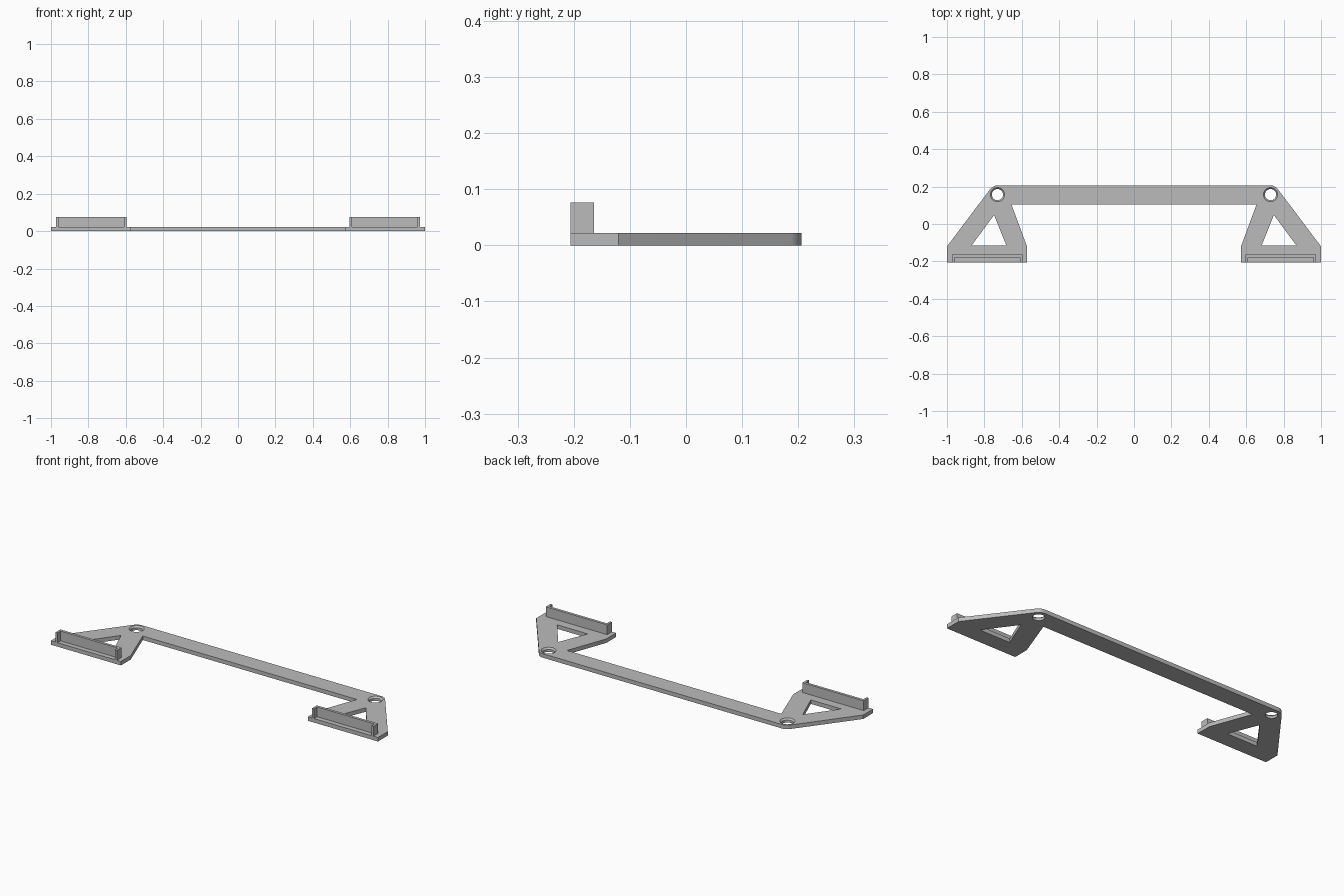
import bpy, bmesh
from math import cos, sin, radians, pi

cube = bpy.data.objects.get("Cube")
if cube:
    bpy.data.objects.remove(cube, do_unlink=True)

grey = bpy.data.materials.new("light grey plastic")
grey.use_nodes = True
colour = (0.5, 0.5, 0.5, 1)
grey.diffuse_color = colour
grey.node_tree.nodes["Principled BSDF"].inputs["Base Color"].default_value = colour

THICK = 0.022
TOP = 0.076
FRONT = -0.206
HOLE_X, HOLE_Y, CORNER_R = 0.73, 0.157, 0.049


def prism(name, points, z0, z1):
    """Extrude a flat outline between two heights."""
    bm = bmesh.new()
    base = bm.faces.new([bm.verts.new((x, y, z0)) for x, y in points])
    grown = bmesh.ops.extrude_face_region(bm, geom=[base])["geom"]
    verts = [v for v in grown if isinstance(v, bmesh.types.BMVert)]
    bmesh.ops.translate(bm, verts=verts, vec=(0, 0, z1 - z0))
    bmesh.ops.recalc_face_normals(bm, faces=bm.faces)
    mesh = bpy.data.meshes.new(name)
    bm.to_mesh(mesh)
    bm.free()
    obj = bpy.data.objects.new(name, mesh)
    bpy.context.collection.objects.link(obj)
    mesh.materials.append(grey)
    return obj


def cone(name, x, y, z0, z1, r0, r1):
    bpy.ops.mesh.primitive_cone_add(vertices=40, radius1=r0, radius2=r1,
                                    depth=z1 - z0, location=(x, y, (z0 + z1) / 2))
    obj = bpy.context.object
    obj.name = name
    obj.data.materials.append(grey)
    return obj


def cut(target, cutter):
    """Subtract the cutter and discard it."""
    mod = target.modifiers.new("cut", "BOOLEAN")
    mod.operation, mod.solver, mod.object = "DIFFERENCE", "EXACT", cutter
    bpy.context.view_layer.objects.active = target
    bpy.ops.object.modifier_apply(modifier=mod.name)
    bpy.data.objects.remove(cutter, do_unlink=True)


# Base plate: one half outline, then its mirror image
half = [(0.655, 0.104), (0.572, -0.12), (0.572, FRONT), (1, FRONT), (1, -0.12)]
for i in range(9):
    a = radians(37 + 53 * i / 8)
    half.append((HOLE_X + CORNER_R * cos(a), HOLE_Y + CORNER_R * sin(a)))
outline = half + [(-x, y) for x, y in reversed(half)]
plate = prism("bracket_plate", outline, 0, THICK)

# Triangular windows and countersunk screw holes
window = [(0.869, -0.116), (0.682, -0.116), (0.748, 0.048)]
for s in (1, -1):
    cut(plate, prism("window_cutter", [(s * x, y) for x, y in window], -0.1, 0.1))
    cut(plate, cone("hole_cutter", s * HOLE_X, HOLE_Y, -0.1, 0.1, 0.03, 0.03))
    cut(plate, cone("sink_cutter", s * HOLE_X, HOLE_Y, THICK - 0.012, THICK + 0.012,
                    0.027, 0.049))

# Upright clips: a back wall with a short tab at each end
for s, side in ((1, "left"), (-1, "right")):
    a, b, t = 0.597, 0.972, 0.012
    clip = [(a, FRONT), (a + t, FRONT), (a + t, -0.179), (b - t, -0.179),
            (b - t, FRONT), (b, FRONT), (b, -0.164), (a, -0.164)]
    prism(side + "_clip", [(s * x, y) for x, y in clip], THICK, TOP)

# Smooth the rounded corners and holes, keeping edges sharp
bpy.ops.object.select_all(action="DESELECT")
plate.select_set(True)
bpy.context.view_layer.objects.active = plate
bpy.ops.object.shade_smooth_by_angle(angle=pi / 6)
